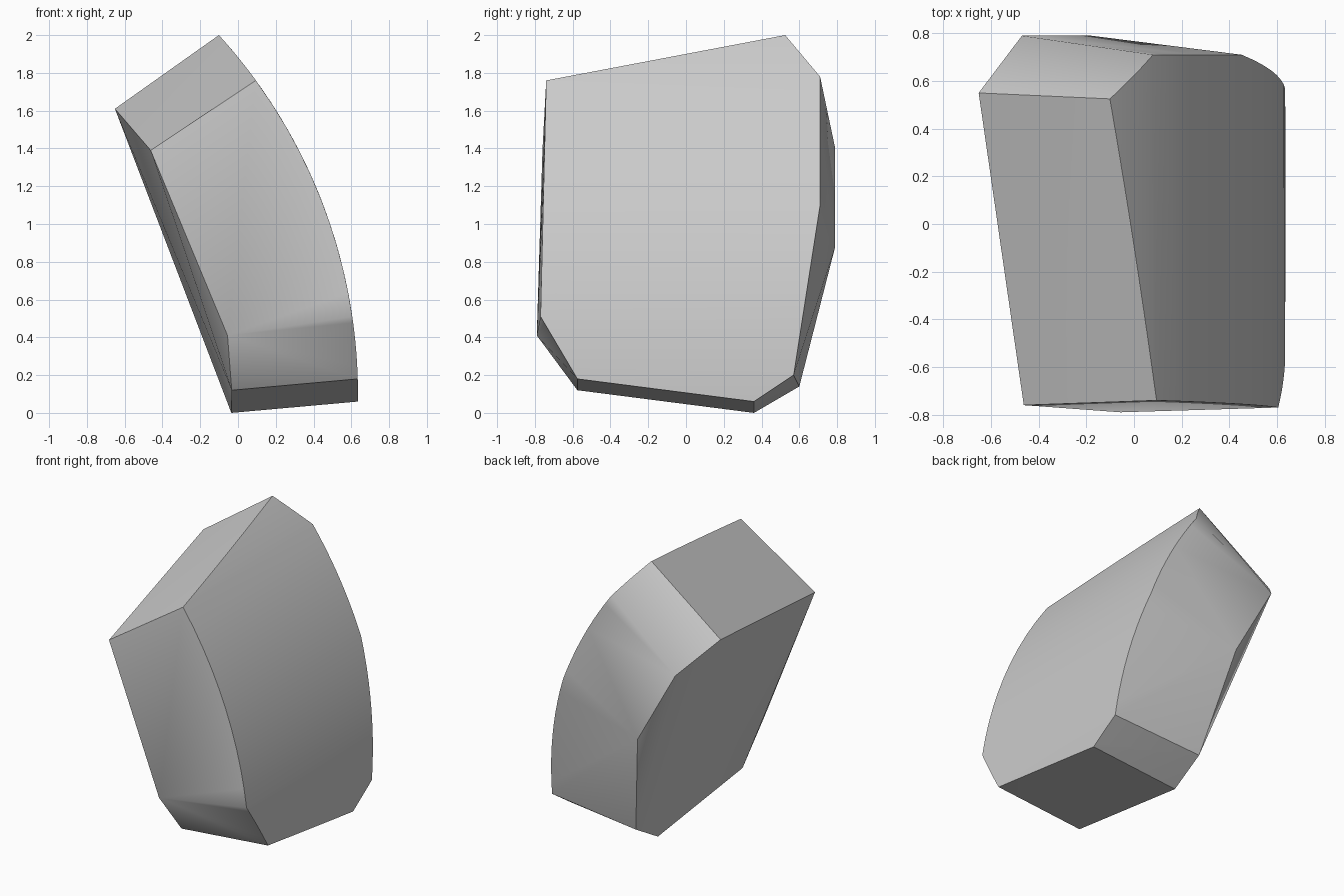
import bpy, bmesh
from math import sqrt, radians

cube = bpy.data.objects.get("Cube")
if cube:
    bpy.data.objects.remove(cube, do_unlink=True)

# The block is a shard of a thick cylinder wall whose axis runs along y
AXIS_X, AXIS_Z = -2.185, 0.1
OUTER_RADIUS, INNER_RADIUS = 2.82, 2.152
STEPS = 10

# Outlines of both shells as (y, z)
outer = [(-.74, 1.76), (.525, 2.0), (.71, 1.78), (.71, 1.1),
         (.57, .2), (.36, .06), (-.575, .18), (-.77, .51)]
inner = [(-.76, 1.39), (.55, 1.61), (.79, 1.4), (.79, .88),
         (.6, .14), (.36, 0), (-.575, .12), (-.79, .41)]


def on_shell(y, z, radius):
    return (AXIS_X + sqrt(radius ** 2 - (z - AXIS_Z) ** 2), y, z)


# Outer rim follows the curve, inner rim has straight edges
points = [on_shell(y, z, INNER_RADIUS) for y, z in inner]
for (y0, z0), (y1, z1) in zip(outer, outer[1:] + outer[:1]):
    for i in range(STEPS):
        t = i / STEPS
        points.append(on_shell(y0 + (y1 - y0) * t, z0 + (z1 - z0) * t, OUTER_RADIUS))

bm = bmesh.new()
for p in points:
    bm.verts.new(p)
hull = bmesh.ops.convex_hull(bm, input=bm.verts[:])
loose = [v for v in bm.verts if not v.link_faces]
bmesh.ops.delete(bm, geom=loose, context='VERTS')
bmesh.ops.recalc_face_normals(bm, faces=bm.faces[:])

mesh = bpy.data.meshes.new("curved_shard")
bm.to_mesh(mesh)
bm.free()
shard = bpy.data.objects.new("curved_shard", mesh)
bpy.context.collection.objects.link(shard)

# Plain grey material
grey = bpy.data.materials.new("light_grey")
grey.use_nodes = True
colour = (.6, .6, .6, 1)
grey.diffuse_color = colour
grey.node_tree.nodes["Principled BSDF"].inputs["Base Color"].default_value = colour
mesh.materials.append(grey)

# Smooth curve, crisp rim
bpy.ops.object.select_all(action='DESELECT')
shard.select_set(True)
bpy.context.view_layer.objects.active = shard
bpy.ops.object.shade_smooth_by_angle(angle=radians(35))
